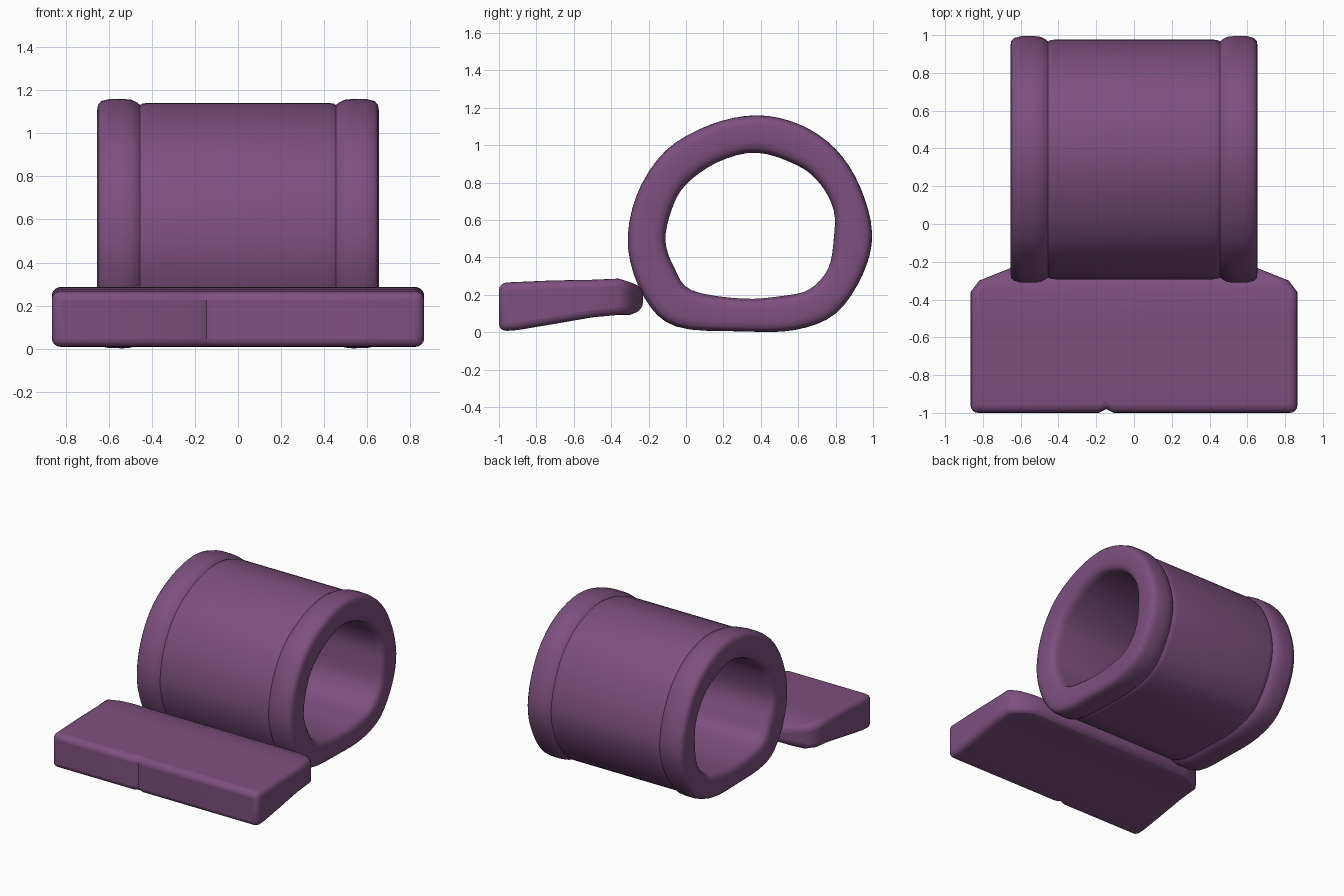
import bpy, bmesh, math
from mathutils import Vector

if "Cube" in bpy.data.objects:
    bpy.data.objects.remove(bpy.data.objects["Cube"])

purple = bpy.data.materials.new("muted purple")
purple.diffuse_color = (0.205, 0.079, 0.21, 1)
purple.use_nodes = True
purple.node_tree.nodes["Principled BSDF"].inputs["Base Color"].default_value = purple.diffuse_color


def finish(name, bm):
    bmesh.ops.recalc_face_normals(bm, faces=bm.faces[:])
    mesh = bpy.data.meshes.new(name)
    bm.to_mesh(mesh)
    bm.free()
    mesh.materials.append(purple)
    obj = bpy.data.objects.new(name, mesh)
    bpy.context.collection.objects.link(obj)
    return obj


def smooth(obj, angle):
    bpy.ops.object.select_all(action='DESELECT')
    obj.select_set(True)
    bpy.context.view_layer.objects.active = obj
    bpy.ops.object.shade_smooth_by_angle(angle=math.radians(angle))


def closed_curve(pts, sub=4):
    """Catmull-Rom loop through the points."""
    p = [Vector(q) for q in pts]
    n, out = len(p), []
    for i in range(n):
        a, b, c, d = p[i - 1], p[i], p[(i + 1) % n], p[(i + 2) % n]
        for k in range(sub):
            t = k / sub
            out.append(0.5 * (2 * b + (c - a) * t + (2 * a - 5 * b + 4 * c - d) * t ** 2
                              + (3 * b - a - 3 * c + d) * t ** 3))
    return out


# hollow roll: hand-shaped outer and inner outlines (y, z)
outer = closed_curve([(.38, 1.16), (.61, 1.11), (.80, .98), (.93, .78), (.995, .53), (.945, .31),
                      (.80, .10), (.58, .012), (.30, .005), (-.05, .03), (-.22, .18),
                      (-.31, .45), (-.265, .73), (-.11, .97), (.13, 1.11)])
inner = closed_curve([(.38, .96), (.60, .89), (.72, .79), (.79, .65), (.79, .50), (.76, .34),
                      (.66, .23), (.52, .195), (.30, .18), (.03, .225), (-.06, .34),
                      (-.11, .49), (-.075, .66), (0, .79), (.17, .91)])
# half of the wall section: x and position between inner (0) and outer (1)
half = [(0, .91), (.42, .91), (.445, .89), (.455, .86), (.47, .92), (.495, .98), (.53, 1), (.60, .995),
        (.635, .95), (.65, .87), (.655, .72), (.655, .30), (.648, .14), (.63, .05), (.59, 0), (0, 0)]
section = half + [(-x, f) for x, f in half[-2:0:-1]]
bm = bmesh.new()
rings = [[bm.verts.new((x, *i.lerp(o, f))) for i, o in zip(inner, outer)] for x, f in section]
n = len(outer)
for r, a in enumerate(rings):
    b = rings[(r + 1) % len(rings)]
    for k in range(n):
        j = (k + 1) % n
        bm.faces.new((a[k], a[j], b[j], b[k]))
smooth(finish("roll_with_end_bands", bm), 60)

# flat front flap: stations of y, half width, underside, top
stations = [(-1, .865, .005, .265), (-.9, .865, .012, .269), (-.72, .865, .042, .277),
            (-.5, .865, .08, .281), (-.36, .865, .093, .287), (-.30, .82, .093, .268),
            (-.23, .645, .12, .24)]
columns = [-1, -.215, -.17, -.125, 1]
bm = bmesh.new()
grids = []
for side in (2, 3):
    grids.append([[bm.verts.new((c * s[1], s[0] + (.02 if c == -.17 and s[0] == -1 else 0), s[side]))
                   for c in columns] for s in stations])
low, top = grids
for g in grids:
    for a, b in zip(g, g[1:]):
        for k in range(len(columns) - 1):
            bm.faces.new((a[k], a[k + 1], b[k + 1], b[k]))
# walls of the flap
for r in (0, -1):
    for k in range(len(columns) - 1):
        bm.faces.new((low[r][k], low[r][k + 1], top[r][k + 1], top[r][k]))
for c in (0, -1):
    for r in range(len(stations) - 1):
        bm.faces.new((low[r][c], low[r + 1][c], top[r + 1][c], top[r][c]))
flap = finish("front_flap", bm)
bevel = flap.modifiers.new("soft edges", 'BEVEL')
bevel.width, bevel.segments = .04, 4
bevel.limit_method, bevel.angle_limit = 'ANGLE', math.radians(62)
smooth(flap, 50)
